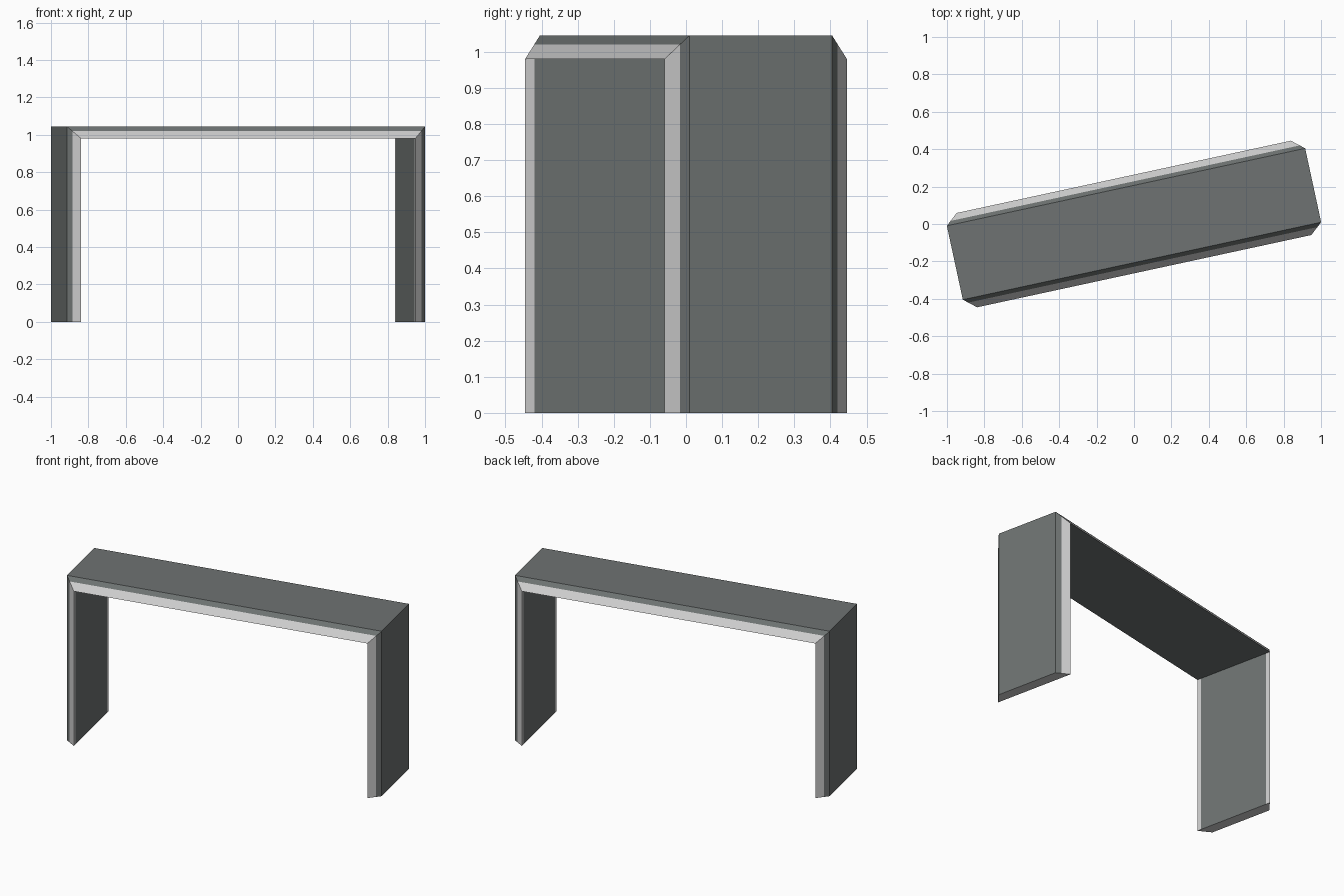
import bpy
import bmesh
from math import radians
from mathutils import Matrix

# Remove the default cube
cube = bpy.data.objects.get("Cube")
if cube:
    bpy.data.objects.remove(cube, do_unlink=True)


def make_material(name, rgb):
    mat = bpy.data.materials.new(name)
    mat.use_nodes = True
    colour = (*rgb, 1.0)
    mat.diffuse_color = colour
    mat.node_tree.nodes["Principled BSDF"].inputs["Base Color"].default_value = colour
    return mat


DARK, LIGHT = 0, 1
materials = [make_material("slate grey", (0.156, 0.171, 0.168)),
             make_material("pale grey", (0.62, 0.62, 0.62))]

# Band section: (half length, half width, height) for outer and inner edges
outer = (0.98, 0.202, 1.045)
inner = (0.914, 0.258, 0.98)
split = tuple(o + (i - o) * 0.38 for o, i in zip(outer, inner))
trim = (inner[0], inner[1] - 0.026, inner[2])
half = [outer, split, inner, trim]
section = half + [(l, -w, h) for l, w, h in reversed(half)]
# Colour of each strip around the section, starting at the outer edge
leg_colours = [DARK, LIGHT, LIGHT, DARK, LIGHT, LIGHT, DARK, DARK]
beam_colours = [DARK, LIGHT, DARK, DARK, DARK, LIGHT, DARK, DARK]

# Sweep the section from foot to foot with mitred corners
bm = bmesh.new()
rings = [[bm.verts.new((side * l, w, h * raised)) for l, w, h in section]
         for side, raised in ((-1, 0), (-1, 1), (1, 1), (1, 0))]
count = len(section)
for a, b, colours in zip(rings, rings[1:], (leg_colours, beam_colours, leg_colours)):
    for i in range(count):
        j = (i + 1) % count
        face = bm.faces.new((a[i], a[j], b[j], b[i]))
        face.material_index = colours[i]

# Pale feet
for ring in (rings[0], rings[-1]):
    bm.faces.new(ring).material_index = LIGHT

bmesh.ops.recalc_face_normals(bm, faces=bm.faces)
bmesh.ops.transform(bm, matrix=Matrix.Rotation(radians(12.2), 4, "Z"), verts=bm.verts)
mesh = bpy.data.meshes.new("table_frame")
bm.to_mesh(mesh)
bm.free()
for mat in materials:
    mesh.materials.append(mat)
table = bpy.data.objects.new("table_frame", mesh)
bpy.context.collection.objects.link(table)
